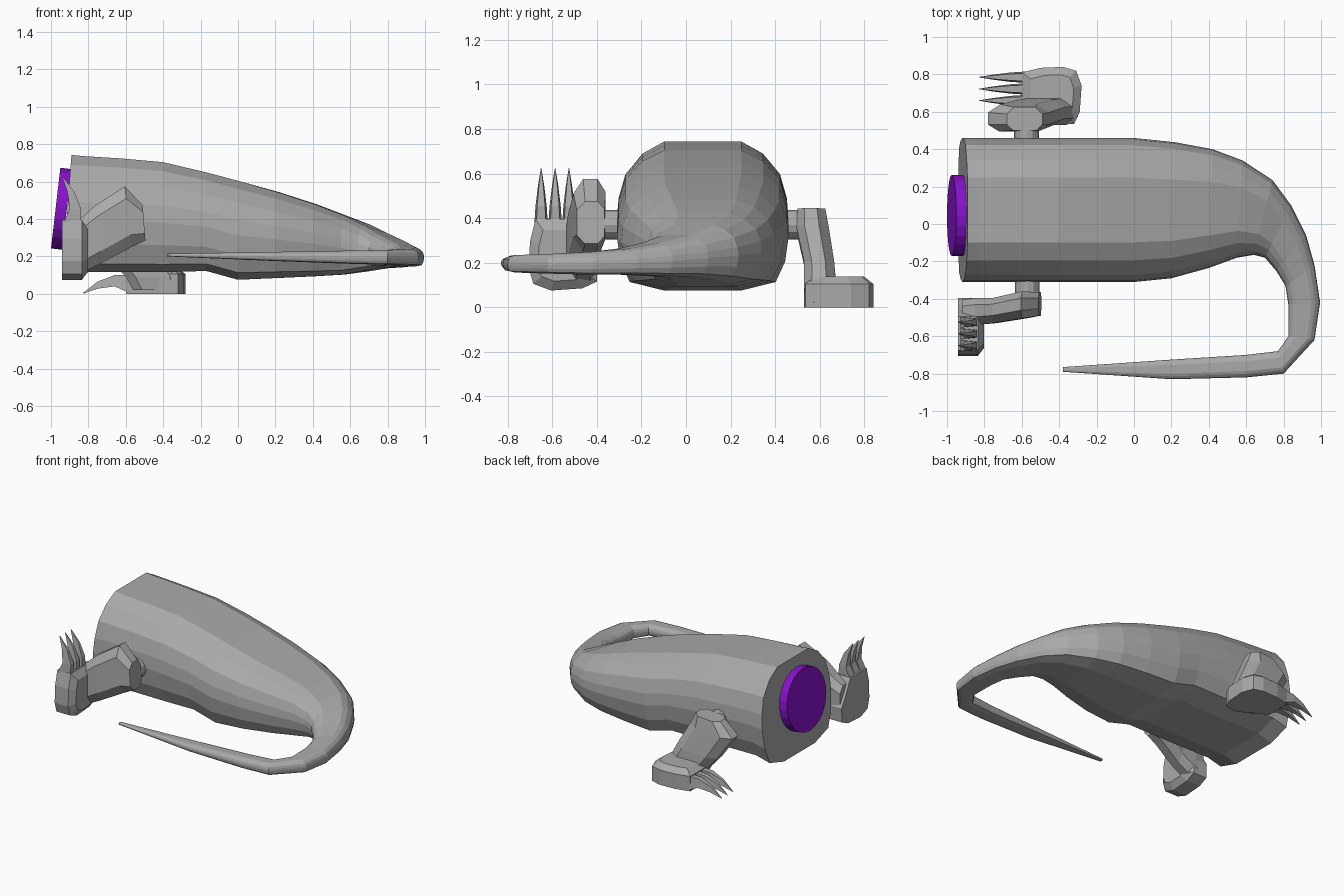
import bpy, bmesh, math
from mathutils import Matrix, Vector

if "Cube" in bpy.data.objects:
    bpy.data.objects.remove(bpy.data.objects["Cube"])


def material(name, rgb):
    m = bpy.data.materials.new(name)
    m.diffuse_color = (*rgb, 1)
    m.use_nodes = True
    m.node_tree.nodes["Principled BSDF"].inputs["Base Color"].default_value = m.diffuse_color
    return m


GREY = material("stone grey", (0.40, 0.40, 0.40))
PURPLE = material("deep purple", (0.25, 0.006, 0.62))


def finish(name, bm, mat, matrix=None):
    if matrix:
        bm.transform(matrix)
    bmesh.ops.recalc_face_normals(bm, faces=bm.faces)
    me = bpy.data.meshes.new(name)
    bm.to_mesh(me)
    bm.free()
    me.materials.append(mat)
    ob = bpy.data.objects.new(name, me)
    bpy.context.collection.objects.link(ob)


def loft(name, rings, mat=GREY, matrix=None):
    """Skin closed rings of equal size and cap both ends."""
    bm = bmesh.new()
    vs = [[bm.verts.new(p) for p in r] for r in rings]
    n = len(vs[0])
    for a, b in zip(vs, vs[1:]):
        for i in range(n):
            j = (i + 1) % n
            bm.faces.new((a[i], a[j], b[j], b[i]))
    bm.faces.new(vs[0])
    bm.faces.new(vs[-1])
    finish(name, bm, mat, matrix)


def cylinder(name, radius, depth, matrix, mat, sides):
    bm = bmesh.new()
    bmesh.ops.create_cone(bm, cap_ends=True, segments=sides, radius1=radius,
                          radius2=radius, depth=depth)
    finish(name, bm, mat, matrix)


# Body and tail: outer point, inner point, top height, bottom height
spine = [
    (-.915, .46, -.915, -.31, .75, .08),
    (-.83, .46, -.83, -.31, .743, .11),
    (-.62, .46, -.62, -.31, .73, .11),
    (-.40, .46, -.40, -.31, .71, .11),
    (-.17, .46, -.17, -.31, .655, .117),
    (.00, .46, .00, -.31, .61, .07),
    (.22, .437, .20, -.29, .55, .08),
    (.42, .40, .40, -.235, .485, .09),
    (.58, .34, .55, -.18, .425, .10),
    (.74, .235, .64, -.165, .37, .12),
    (.84, .10, .70, -.18, .325, .135),
    (.92, -.06, .76, -.25, .29, .14),
    (.965, -.22, .81, -.33, .265, .145),
    (.995, -.42, .825, -.43, .25, .145),
    (.965, -.62, .825, -.60, .24, .15),
    (.80, -.80, .77, -.68, .235, .155),
    (.60, -.82, .60, -.70, .232, .16),
    (.20, -.83, .20, -.725, .225, .175),
    (-.38, -.79, -.38, -.765, .215, .20),
]
half = [(.45, .99), (.70, .91), (.90, .77), (.98, .60), (1, .45),
        (.96, .25), (.85, .08), (.45, .01)]
section = half + [(-u, v) for u, v in reversed(half)]
rings = []
for k, (ox, oy, ix, iy, top, bot) in enumerate(spine):
    ring = []
    for u, v in section:
        t = (u + 1) / 2
        lean = .05 * (v - .5) if k == 0 else 0
        ring.append((ix + (ox - ix) * t + lean, iy + (oy - iy) * t,
                     bot + (top - bot) * v))
    rings.append(ring)
loft("body_and_tail", rings)

# Round plug on the tilted open end
tilt = Matrix.Rotation(math.radians(90 + 6.6), 4, 'Y')
cylinder("neck_plug", .217, .06,
         Matrix.Translation((-.945, .045, .455)) @ tilt, PURPLE, 24)


def limb_ring(ax, az, bx, bz, y0, y1):
    """Chamfered rectangle from front point a to back point b, y0 to y1."""
    c = [(0, .25), (.18, 0), (.82, 0), (1, .25), (1, .7), (.8, 1), (.2, 1), (0, .7)]
    return [(ax + (bx - ax) * s, y0 + (y1 - y0) * t, az + (bz - az) * s) for s, t in c]


def limb(side, m):
    # Shoulder joint
    cylinder(side + "_joint", .066, .10, m @ Matrix.Translation((-.575, .475, .37))
             @ Matrix.Rotation(math.pi / 2, 4, 'X'), GREY, 12)
    # Upper and lower leg in one mass
    loft(side + "_leg", [limb_ring(*r) for r in (
        (-.68, .43, -.49, .445, .50, .625),
        (-.78, .335, -.455, .37, .495, .64),
        (-.68, .18, -.37, .21, .53, .665),
        (-.60, .09, -.31, .09, .53, .675),
        (-.56, .02, -.30, .02, .54, .675))], GREY, m)
    # Foot
    sole = [(-.60, .63), (-.60, .81), (-.50, .835), (-.38, .84), (-.31, .82),
            (-.28, .74), (-.29, .60), (-.32, .535), (-.42, .53), (-.50, .58)]
    cx, cy = -.43, .69
    loft(side + "_foot", [
        [(cx + (x - cx) * s, cy + (y - cy) * s, z) for x, y in sole]
        for s, z in ((1, 0), (1, .105), (.72, .138))], GREY, m)
    # Three hooked claws
    for i, y in enumerate((.66, .722, .785)):
        steps = [(-.57, .0, .10, .031), (-.66, .04, .10, .025),
                 (-.75, .028, .066, .014), (-.83, .0, .004, .001)]
        loft(f"{side}_claw_{i + 1}", [
            [(x, y - w, lo), (x, y + w, lo), (x, y + w * .7, hi), (x, y - w * .7, hi)]
            for x, lo, hi, w in steps], GREY, m)


# Standing limb, and its mirrored twin swung forward with claws up
limb("standing", Matrix.Identity(4))
limb("raised", Matrix(((0, 0, 1, -.94), (0, -1, 0, .135),
                       (-1, 0, 0, -.205), (0, 0, 0, 1))))
